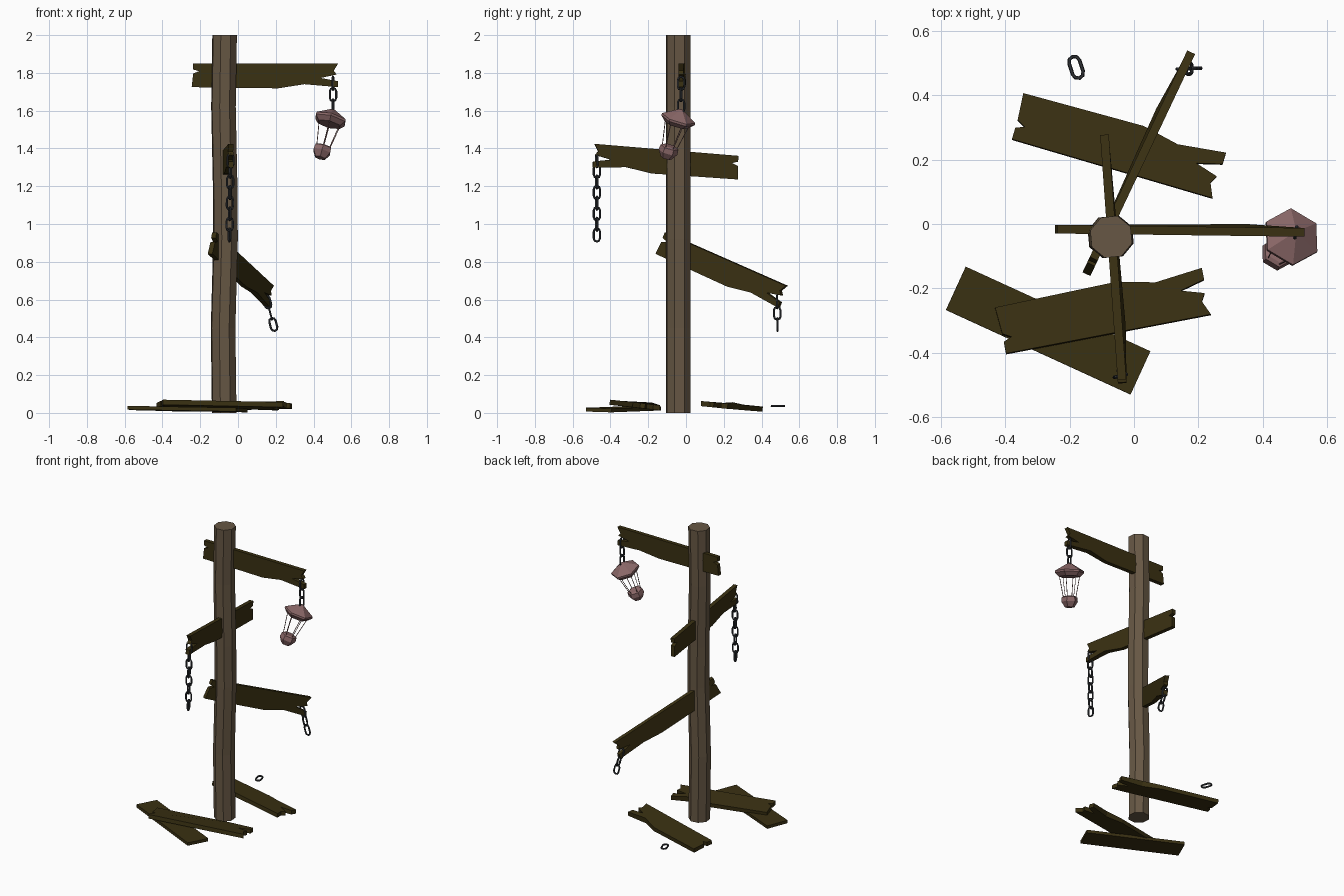
import bpy, bmesh
from math import cos, sin, pi, radians
from mathutils import Vector, Matrix

cube = bpy.data.objects.get("Cube")
if cube:
    bpy.data.objects.remove(cube, do_unlink=True)


def material(name, rgb):
    m = bpy.data.materials.new(name)
    m.use_nodes = True
    m.diffuse_color = (*rgb, 1)
    m.node_tree.nodes["Principled BSDF"].inputs["Base Color"].default_value = (*rgb, 1)
    return m


POST = material("post_wood", (0.135, 0.096, 0.058))
PLANK = material("dark_plank_wood", (0.042, 0.030, 0.006))
IRON = material("chain_iron", (0.036, 0.040, 0.046))
COPPER = material("lantern_metal", (0.26, 0.14, 0.14))


def place(mesh, name, matrix):
    ob = bpy.data.objects.new(name, mesh)
    ob.matrix_world = matrix
    bpy.context.collection.objects.link(ob)
    return ob


def finish(bm, name, mat, matrix=Matrix()):
    bmesh.ops.recalc_face_normals(bm, faces=bm.faces)
    mesh = bpy.data.meshes.new(name)
    bm.to_mesh(mesh)
    bm.free()
    mesh.materials.append(mat)
    return place(mesh, name, matrix)


def bridge(bm, a, b):
    for i in range(len(a)):
        j = (i + 1) % len(a)
        bm.faces.new((a[i], a[j], b[j], b[i]))


def stacked_rings(name, rings, sides, turn, mat, matrix=Matrix()):
    """Closed solid through polygon rings given as (x, y, z, radius)."""
    bm = bmesh.new()
    loops = []
    for x, y, z, r in rings:
        angles = [turn + 2 * pi * k / sides for k in range(sides)]
        loops.append([bm.verts.new((x + r * cos(a), y + r * sin(a), z)) for a in angles])
    for a, b in zip(loops, loops[1:]):
        bridge(bm, a, b)
    bm.faces.new(loops[0])
    bm.faces.new(loops[-1])
    return finish(bm, name, mat, matrix)


# Crooked octagonal post
bends = [(0, -0.073), (0.45, -0.079), (0.92, -0.066), (1.2, -0.068), (1.62, -0.077), (2, -0.071)]
stacked_rings("post", [(x, -0.04, z, 0.068) for z, x in bends], 8, radians(28), POST)

# Plank outlines: fraction of length, fraction of half width, chip bulge
BROKEN = [(0.01, 1, 0), (1, 1, 0), (0.97, 0.4, 0), (0.99, 0.07, 0), (0.88, -0.22, 0),
          (1, -0.5, 0), (1, -1, 0), (0.77, -0.75, 0.01), (0.59, -1.1, 0), (0, -1, 0),
          (0.01, 0.15, 0), (0.05, 0.35, 0), (0.01, 0.5, 0)]
WHOLE = [(0, 1, 0), (1, 1, 0), (1, -1, 0), (0, -1, 0)]


def plank(name, start, end, up, width, outline=BROKEN, thick=0.027):
    start, end = Vector(start), Vector(end)
    length = (end - start).length
    u = (end - start).normalized()
    side = Vector(up).cross(u).normalized()
    v = u.cross(side)
    bm = bmesh.new()
    front, back = [], []
    for a, b, bulge in outline:
        p = start + u * a * length + v * b * width / 2
        front.append(bm.verts.new(p - side * thick / 2))
        back.append(bm.verts.new(p + side * (thick / 2 + bulge)))
    bm.faces.new(front)
    bm.faces.new(back)
    bridge(bm, front, back)
    return finish(bm, name, PLANK)


# Sign boards on the post
UP = (0, 0, 1)
plank("top_board", (-0.245, -0.016, 1.787), (0.53, -0.026, 1.787), UP, 0.125)
plank("middle_board", (-0.092, 0.28, 1.298), (-0.037, -0.49, 1.362), UP, 0.125)
plank("lower_board", (-0.138, -0.135, 0.90), (0.168, 0.513, 0.615), UP, 0.125)

# Fallen boards on the ground
plank("fallen_board_back", (-0.365, 0.335, 0.027), (0.265, 0.15, 0.042), (0, -1, 0.1), 0.148)
plank("fallen_board_front", (-0.418, -0.333, 0.048), (0.225, -0.21, 0.035), (0, -1, 0.12), 0.148)
plank("fallen_board_under", (-0.554, -0.2, 0.025), (0.02, -0.463, 0.015), (0, -1, 0.02), 0.148, WHOLE, 0.02)


# One chain link, long axis z, lying in the xz plane
def link_mesh(half=0.018, bend=0.017, wire=0.0058, steps=4, sides=6):
    bm = bmesh.new()
    loops = []
    for end, first in ((1, 0), (-1, pi)):
        for k in range(steps + 1):
            a = first + pi * k / steps
            out = Vector((cos(a), 0, sin(a)))
            centre = out * bend + Vector((0, 0, end * half))
            loops.append([bm.verts.new(centre + wire * (out * cos(t) + Vector((0, 1, 0)) * sin(t)))
                          for t in (2 * pi * s / sides for s in range(sides))])
    for i, ring in enumerate(loops):
        bridge(bm, ring, loops[(i + 1) % len(loops)])
    bmesh.ops.recalc_face_normals(bm, faces=bm.faces)
    mesh = bpy.data.meshes.new("chain_link")
    bm.to_mesh(mesh)
    bm.free()
    mesh.materials.append(IRON)
    return mesh


LINK = link_mesh()


def chain(name, top, bottom, count, turn):
    """Links from the top centre to the bottom centre, each turned a quarter."""
    top, bottom = Vector(top), Vector(bottom)
    tilt = UP_AXIS.rotation_difference(top - bottom).to_matrix().to_4x4()
    for i in range(count):
        spot = Matrix.Translation(top.lerp(bottom, i / (count - 1)))
        spin = Matrix.Rotation(radians(turn + 90 * (i % 2)), 4, "Z")
        place(LINK, f"{name}_link_{i + 1}", spot @ tilt @ spin)


UP_AXIS = Vector((0, 0, 1))
chain("lantern_chain", (0.503, -0.026, 1.745), (0.503, -0.026, 1.625), 3, 80)
chain("long_chain", (-0.04, -0.472, 1.335), (-0.045, -0.472, 0.942), 8, 15)
chain("short_chain", (0.155, 0.482, 0.587), (0.187, 0.484, 0.468), 3, 0)

# Loose link on the ground
place(LINK, "fallen_link", Matrix.Translation((-0.18, 0.487, 0.036))
      @ Matrix.Rotation(radians(18), 4, "Z") @ Matrix.Rotation(radians(90), 4, "X"))

# Hexagonal lantern, hanging askew
axis = Vector((0.068, 0.08, 0.255))
HANG = Matrix.Translation((0.503, -0.025, 1.605)) @ UP_AXIS.rotation_difference(axis).to_matrix().to_4x4()
cap = [(0, 0.012), (-0.018, 0.042), (-0.048, 0.092), (-0.06, 0.092), (-0.084, 0.068)]
base = [(-0.207, 0.036), (-0.214, 0.049), (-0.242, 0.052), (-0.276, 0.03)]
for part, profile in (("lantern_cap", cap), ("lantern_base", base)):
    stacked_rings(part, [(0, 0, z, r) for z, r in profile], 6, radians(30), COPPER, HANG)

# Thin corner bars of the open lantern body
for k in range(6):
    a = radians(30 + 60 * k)
    bars = [(r * cos(a), r * sin(a), z, 0.0022) for r, z in ((0.064, -0.08), (0.04, -0.212))]
    stacked_rings(f"lantern_bar_{k + 1}", bars, 4, a, COPPER, HANG)
